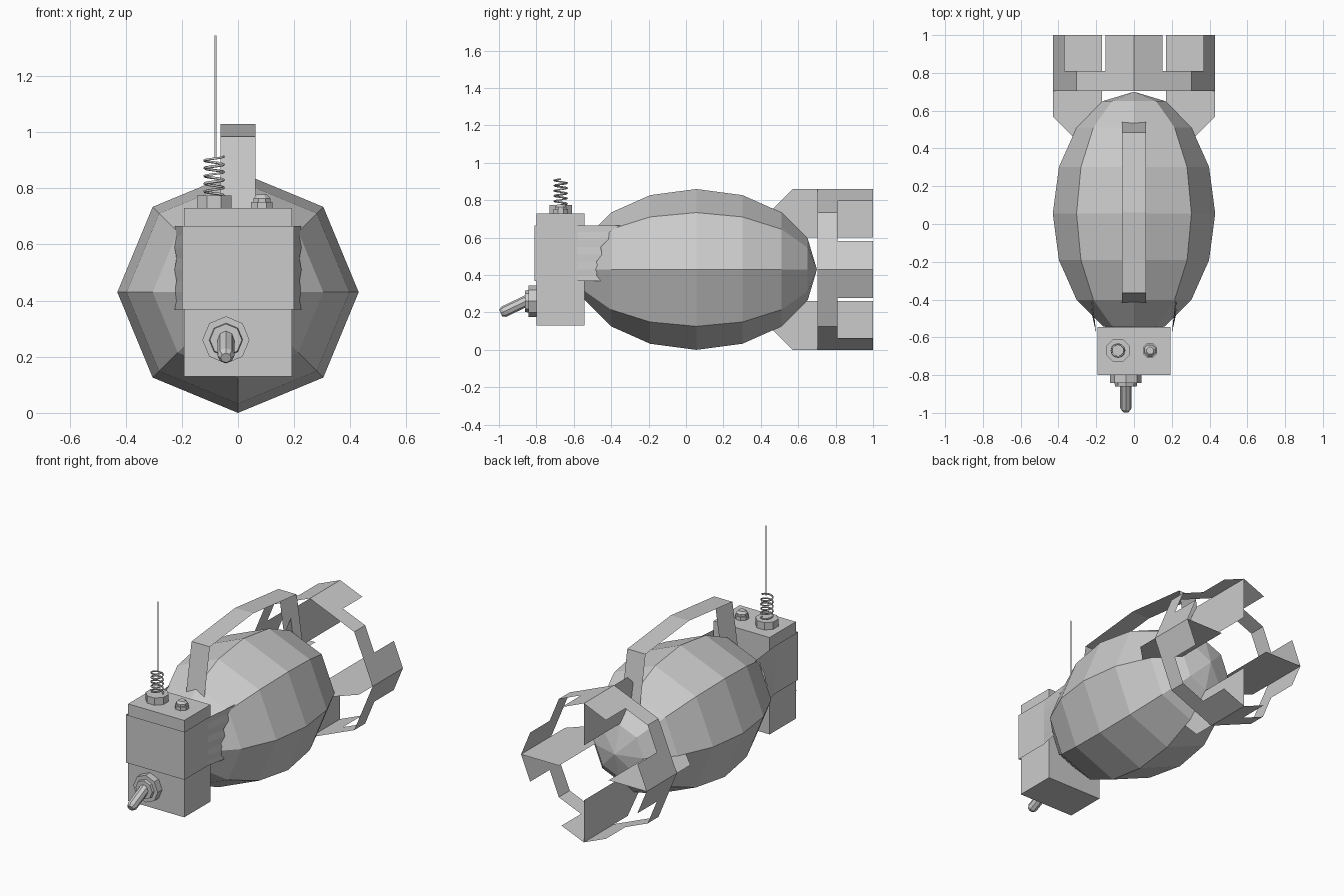
import bpy, bmesh
from math import sin, cos, pi
from mathutils import Vector, Matrix

if "Cube" in bpy.data.objects:
    bpy.data.objects.remove(bpy.data.objects["Cube"])


def finish(name, bm):
    me = bpy.data.meshes.new(name)
    bm.to_mesh(me)
    bm.free()
    ob = bpy.data.objects.new(name, me)
    bpy.context.collection.objects.link(ob)
    return ob


def mesh(name, verts, faces):
    bm = bmesh.new()
    vs = [bm.verts.new(v) for v in verts]
    for f in faces:
        bm.faces.new([vs[i] for i in f])
    return finish(name, bm)


def lathe(name, profile, loc, axis=(0, 0, 1), phase=0.0, n=8):
    """Low-poly turned part: profile of (radius, height) along an axis."""
    q = Vector((0, 0, 1)).rotation_difference(Vector(axis).normalized())
    verts, faces = [], []
    for r, h in profile:
        for i in range(n):
            a = 2 * pi * i / n + phase
            verts.append(q @ Vector((r * cos(a), r * sin(a), h)) + Vector(loc))
    for k in range(len(profile) - 1):
        for i in range(n):
            j = (i + 1) % n
            faces.append((k*n + i, k*n + j, (k+1)*n + j, (k+1)*n + i))
    faces.append(tuple(range((len(profile) - 1) * n, len(profile) * n)))
    return mesh(name, verts, faces)


def strip(name, left, right):
    """Thin sheet between two matching rails of points."""
    n = len(left)
    return mesh(name, left + right, [(i, i + 1, n + i + 1, n + i) for i in range(n - 1)])


ZC, R = 0.43, 0.43   # centre axis height and body radius

# Egg-shaped octagonal body
bm = bmesh.new()
bmesh.ops.create_uvsphere(bm, u_segments=8, v_segments=8, radius=1)
bmesh.ops.transform(bm, verts=bm.verts, matrix=Matrix.Translation((0, 0.055, ZC))
                    @ Matrix.Rotation(pi / 2, 4, 'X') @ Matrix.Diagonal((R, R, 0.645, 1)))
finish("body", bm)

# Control box on the nose
bm = bmesh.new()
bmesh.ops.create_cube(bm, size=1)
bmesh.ops.transform(bm, verts=bm.verts, matrix=Matrix.Translation((0, -0.672, 0.43))
                    @ Matrix.Diagonal((0.384, 0.256, 0.6, 1)))
finish("control_box", bm)

# Tape wrapped round the box, with torn ends running onto the body
z0, z1 = 0.368, 0.665
strip("tape_front", [(-0.2, -0.81, z0), (0.2, -0.81, z0)],
      [(-0.2, -0.81, z1), (0.2, -0.81, z1)])
ends = [(-0.455, 0.368), (-0.48, 0.40), (-0.465, 0.43), (-0.48, 0.47), (-0.45, 0.51),
        (-0.455, 0.55), (-0.415, 0.59), (-0.41, 0.63), (-0.34, 0.665)]
for s, side in ((-1, "left"), (1, "right")):
    front = [(s * 0.2, -0.81, z) for y, z in ends]
    bend = [(s * 0.2, -0.58, z) for y, z in ends]
    torn = [(s * (0.226 if i % 2 == 0 else 0.219), y, z) for i, (y, z) in enumerate(ends)]
    strip("tape_side_" + side, front, bend)
    strip("tape_end_" + side, bend, torn)

# Carrying handle: bent strip with feet sunk into the body
arch = [(-0.43, 0.62), (-0.365, 0.985), (0.06, 1.03), (0.485, 0.985), (0.55, 0.62)]
strip("handle", [(-0.0625, y, z) for y, z in arch], [(0.0625, y, z) for y, z in arch])

# Four tail fins in a cross
fin = [(0.27, 0.41), (0.43, 0.57), (0.43, 1.0), (0.17, 1.0), (0.17, 0.55)]
for k in range(4):
    c, s = round(cos(k * pi / 2)), round(sin(k * pi / 2))
    mesh(f"tail_fin_{k + 1}", [(r * c, y, ZC + r * s) for r, y in fin], [tuple(range(5))])

# Octagonal tail ring, notched at the diagonal corners
corners = [(R * cos(k * pi / 4), ZC + R * sin(k * pi / 4)) for k in range(8)]
ring = []
for k in range(8):
    a, b = corners[k], corners[(k + 1) % 8]
    ring += [a, ((a[0] + b[0]) / 2, (a[1] + b[1]) / 2)]
loop = ring + ring[:1]
strip("tail_ring", [(x, 0.703, z) for x, z in loop], [(x, 0.81, z) for x, z in loop])
for k in range(4):
    pts = [ring[(4 * k + d) % 16] for d in (-1, 0, 1)]
    strip(f"tail_ring_tab_{k + 1}", [(x, 0.81, z) for x, z in pts],
          [(x, 1.0, z) for x, z in pts])

# Aerial: nut, spring and flat whip
AX, AY = -0.085, -0.67
lathe("aerial_nut", [(0.066, 0), (0.066, 0.045)], (AX, AY, 0.73), phase=pi / 8)
cu = bpy.data.curves.new("aerial_spring", 'CURVE')
cu.dimensions = '3D'
cu.bevel_depth = 0.005
cu.bevel_resolution = 0
turns, per = 5, 12
sp = cu.splines.new('POLY')
sp.points.add(turns * per)
for i, p in enumerate(sp.points):
    a = 2 * pi * i / per
    p.co = (AX + 0.034 * cos(a), AY + 0.034 * sin(a), 0.775 + 0.138 * i / (turns * per), 1)
bpy.context.collection.objects.link(bpy.data.objects.new("aerial_spring", cu))
strip("aerial_whip", [(AX + 0.001, AY, 0.91), (AX + 0.001, AY, 1.345)],
      [(AX + 0.008, AY, 0.91), (AX + 0.008, AY, 1.345)])

# Small indicator light on the box top
lathe("indicator_light", [(0.041, 0), (0.041, 0.022), (0.033, 0.022), (0.033, 0.034),
                          (0.02, 0.048)], (0.085, AY, 0.73), phase=pi / 8)

# Toggle switch on the box front
lathe("switch_nut", [(0.084, 0), (0.084, 0.043), (0.06, 0.043), (0.057, 0.06)],
      (-0.043, -0.80, 0.26), axis=(0, -1, 0))
lathe("switch_lever", [(0.03, 0), (0.03, 0.158), (0.019, 0.176)],
      (-0.043, -0.832, 0.272), axis=(0, -0.9, -0.43))
